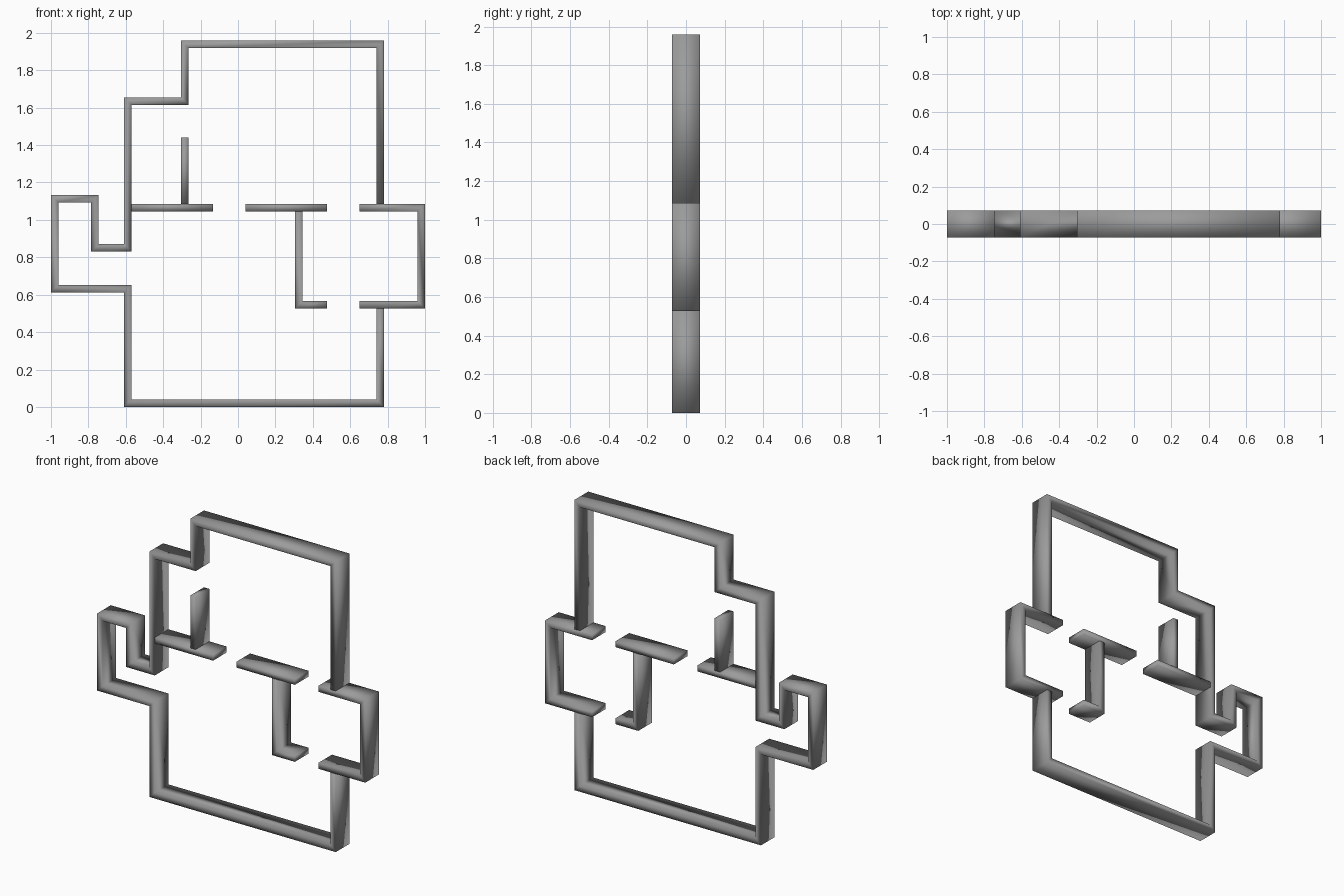
import bpy, bmesh
from mathutils import Vector

if "Cube" in bpy.data.objects:
    bpy.data.objects.remove(bpy.data.objects["Cube"])

T = 0.04      # wall thickness
D = 0.145     # wall depth (y)

# Dark grey finish
dark = bpy.data.materials.new("dark_grey")
dark.diffuse_color = (0.33, 0.33, 0.33, 1)
dark.use_nodes = True
dark.node_tree.nodes["Principled BSDF"].inputs["Base Color"].default_value = dark.diffuse_color


def wall(name, pts):
    """Mitred, smooth-shaded wall following an open centre-line of (x, z) points."""
    pts = [Vector(p) for p in pts]
    dirs = [(b - a).normalized() for a, b in zip(pts, pts[1:])]
    bm = bmesh.new()
    rings = []
    for i, p in enumerate(pts):
        d0, d1 = dirs[max(i - 1, 0)], dirs[min(i, len(dirs) - 1)]
        n0, n1 = Vector((-d0.y, d0.x)), Vector((-d1.y, d1.x))
        m = (n0 + n1) / (1 + n0.dot(n1)) * T / 2
        rings.append([bm.verts.new((p.x + s * m.x, y, p.y + s * m.y))
                      for s, y in ((1, -D / 2), (1, D / 2), (-1, D / 2), (-1, -D / 2))])
    for a, b in zip(rings, rings[1:]):
        for k in range(4):
            j = (k + 1) % 4
            bm.faces.new((a[k], a[j], b[j], b[k]))
    bm.faces.new(rings[0])
    bm.faces.new(rings[-1][::-1])
    bmesh.ops.recalc_face_normals(bm, faces=bm.faces)
    for f in bm.faces:
        f.smooth = True
    me = bpy.data.meshes.new(name)
    bm.to_mesh(me)
    bm.free()
    me.materials.append(dark)
    ob = bpy.data.objects.new(name, me)
    bpy.context.collection.objects.link(ob)
    return ob


# Outer perimeter, from the right bay's top ledge round to its bottom ledge
wall("outer_wall", [(0.76, 1.085), (0.76, 1.938), (-0.285, 1.938), (-0.285, 1.635),
                    (-0.59, 1.635), (-0.59, 0.85), (-0.765, 0.85), (-0.765, 1.113),
                    (-0.98, 1.113), (-0.98, 0.633), (-0.59, 0.633), (-0.59, 0.02),
                    (0.76, 0.02), (0.76, 0.527)])

# Right bay with stub ledges
wall("right_bay_wall", [(0.65, 1.066), (0.98, 1.066), (0.98, 0.547), (0.65, 0.547)])

# Left inner partition and its upright
wall("left_partition", [(-0.57, 1.066), (-0.135, 1.066)])
wall("left_partition_upright", [(-0.285, 1.086), (-0.285, 1.44)])

# Centre partition: top bar and hooked stem
wall("centre_partition_bar", [(0.04, 1.066), (0.475, 1.066)])
wall("centre_partition_stem", [(0.325, 1.046), (0.325, 0.547), (0.475, 0.547)])
